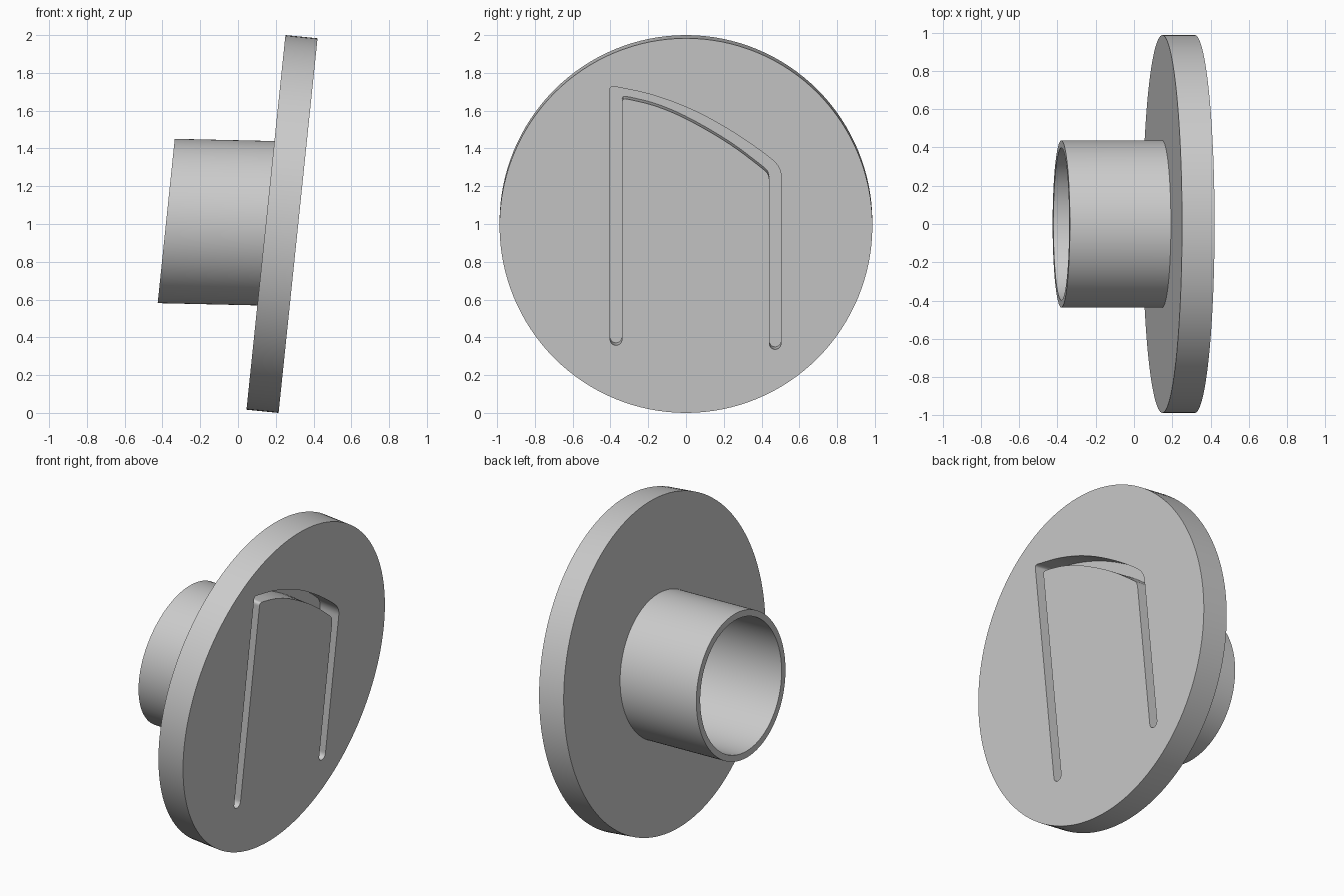
import bpy
import bmesh
from math import sin, cos, pi
from mathutils import Vector

if "Cube" in bpy.data.objects:
    bpy.data.objects.remove(bpy.data.objects["Cube"], do_unlink=True)

LEAN = 0.104                                  # x shift per unit of height
NORMAL = Vector((1, 0, -LEAN)).normalized()   # flange front direction
BACK = Vector((0.148, 0, 1.0085))             # centre of flange back face
FRONT = Vector((0.318, 0, 0.9915))            # centre of flange front face
GROOVE_DEPTH = 0.13

grey = bpy.data.materials.new("plain grey")
grey.use_nodes = True
grey.diffuse_color = (0.6, 0.6, 0.6, 1)
grey.node_tree.nodes["Principled BSDF"].inputs["Base Color"].default_value = (0.6, 0.6, 0.6, 1)


def ellipse(ry, rz, n=128):
    return [(ry * cos(2 * pi * i / n), rz * sin(2 * pi * i / n)) for i in range(n)]


def add_loop(bm, outline, centre):
    """Place a (y, z) outline in the leaning plane through centre."""
    return [bm.verts.new(centre + Vector((LEAN * z, y, z))) for y, z in outline]


def skin(bm, a, b):
    """Join two matching closed loops with quads."""
    for i in range(len(a)):
        bm.faces.new((a[i - 1], a[i], b[i], b[i - 1]))


def arc(loop, start, end, step):
    """Walk round a closed loop from start to end, both included."""
    count = (end - start) * step % len(loop)
    return [loop[(start + step * k) % len(loop)] for k in range(count + 1)]


def finish(bm, name):
    bmesh.ops.recalc_face_normals(bm, faces=bm.faces)
    mesh = bpy.data.meshes.new(name)
    bm.to_mesh(mesh)
    bm.free()
    mesh.materials.append(grey)
    obj = bpy.data.objects.new(name, mesh)
    bpy.context.collection.objects.link(obj)
    bpy.ops.object.select_all(action='DESELECT')
    obj.select_set(True)
    bpy.context.view_layer.objects.active = obj
    bpy.ops.object.shade_smooth_by_angle(angle=pi / 6)


def smooth_path(coords):
    """Round the corners of an open path by corner cutting."""
    points = [Vector((y, z - FRONT.z)) for y, z in coords]
    for _ in range(3):
        cut = [points[0]]
        for a, b in zip(points, points[1:]):
            cut += [a.lerp(b, 0.25), a.lerp(b, 0.75)]
        points = cut + [points[-1]]
    return points


def round_end(a, b, n=10):
    """Half circle hanging below two points, from a to b."""
    mid, r = (a + b) / 2, (b - a).length / 2
    return [mid + r * Vector((-cos(pi * k / n), -sin(pi * k / n))) for k in range(1, n)]


# Arched groove outline: inner side, right end, outer side, left end
inner_side = smooth_path([(-0.339, 0.389), (-0.339, 1.62), (-0.339, 1.665), (-0.30, 1.66),
                          (-0.16, 1.627), (0, 1.56), (0.23, 1.428), (0.40, 1.298),
                          (0.441, 1.262), (0.441, 1.20), (0.441, 0.367)])
outer_side = smooth_path([(-0.402, 0.389), (-0.402, 1.69), (-0.402, 1.733), (-0.35, 1.722),
                          (-0.19, 1.69), (0.02, 1.615), (0.23, 1.502), (0.42, 1.372),
                          (0.503, 1.30), (0.503, 1.20), (0.503, 0.367)])
right_end = round_end(inner_side[-1], outer_side[-1])
left_end = round_end(outer_side[0], inner_side[0])
groove = inner_side + right_end + outer_side[::-1] + left_end

# Leaning round flange with the groove sunk in its front face
bm = bmesh.new()
disc = ellipse(0.987, 0.9915)
back = add_loop(bm, disc, BACK)
front = add_loop(bm, disc, FRONT)
lip = add_loop(bm, groove, FRONT)
floor = add_loop(bm, groove, FRONT - NORMAL * GROOVE_DEPTH)
skin(bm, back, front)
skin(bm, lip, floor)
bm.faces.new(back)
bm.faces.new(floor)

# Front face in two pieces, split from each groove end to the rim
right_tip = len(inner_side) + len(right_end) // 2
left_tip = len(groove) - 1 - len(left_end) // 2


def nearest_rim(tip):
    return min(range(len(front)), key=lambda i: (front[i].co - lip[tip].co).length)


rim_right, rim_left = nearest_rim(right_tip), nearest_rim(left_tip)
bm.faces.new(arc(lip, left_tip, right_tip, 1) + arc(front, rim_right, rim_left, -1))
bm.faces.new(arc(lip, right_tip, left_tip, 1) + arc(front, rim_left, rim_right, -1))
finish(bm, "flange")

# Hollow tube on the back of the flange
bm = bmesh.new()
mouth = Vector((-0.38, 0, 1.016))
root = Vector((0.15, 0, 1.004))
outer, inner = ellipse(0.436, 0.435), ellipse(0.398, 0.397)
rings = [add_loop(bm, outline, centre) for outline, centre in
         ((outer, root), (outer, mouth), (inner, mouth), (inner, root))]
for i in range(len(rings)):
    skin(bm, rings[i - 1], rings[i])
finish(bm, "tube")
